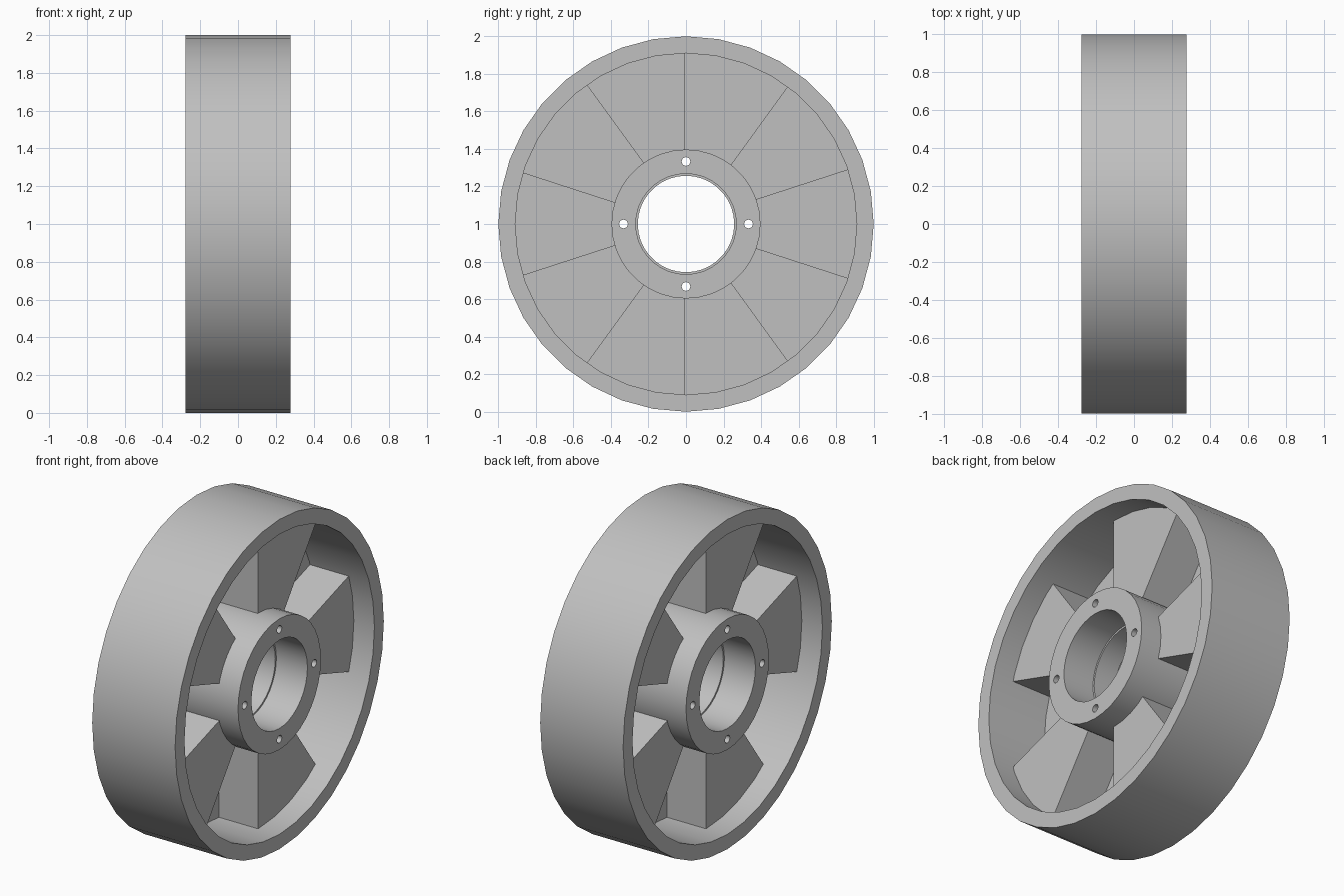
import bpy, bmesh
from math import sin, cos, pi, asin, radians
from mathutils import Matrix

if "Cube" in bpy.data.objects:
    bpy.data.objects.remove(bpy.data.objects["Cube"], do_unlink=True)

HALF = 0.278           # half width of wheel
CENTRE_Z = 1.0
WEB_X, SHEET = 0.14, 0.02   # corrugated web reach and thickness

metal = bpy.data.materials.new("light grey metal")
metal.use_nodes = True
colour = (0.53, 0.53, 0.53, 1)
metal.diffuse_color = colour
metal.node_tree.nodes["Principled BSDF"].inputs["Base Color"].default_value = colour


def point(x, r, a):
    return (x, r * cos(a), CENTRE_Z + r * sin(a))


def make_object(name, bm):
    bmesh.ops.recalc_face_normals(bm, faces=bm.faces)
    mesh = bpy.data.meshes.new(name)
    bm.to_mesh(mesh)
    bm.free()
    mesh.materials.append(metal)
    obj = bpy.data.objects.new(name, mesh)
    bpy.context.collection.objects.link(obj)
    return obj


def activate(obj):
    bpy.ops.object.select_all(action='DESELECT')
    obj.select_set(True)
    bpy.context.view_layer.objects.active = obj


def smooth(obj):
    activate(obj)
    bpy.ops.object.shade_smooth_by_angle(angle=radians(30))


def skin(rings):
    """Close a loop of cross-sections into a solid ring."""
    bm = bmesh.new()
    verts = [[bm.verts.new(p) for p in ring] for ring in rings]
    n = len(verts[0])
    for i, ring in enumerate(verts):
        nxt = verts[(i + 1) % len(verts)]
        for j in range(n):
            k = (j + 1) % n
            bm.faces.new((ring[j], ring[k], nxt[k], nxt[j]))
    return bm


def lathe(name, profile, sides):
    angles = [2 * pi * i / sides for i in range(sides)]
    return make_object(name, skin([[point(x, r, a) for x, r in profile] for a in angles]))


# Outer rim
rim = lathe("outer_rim", [(-HALF, 1), (HALF, 1), (HALF, 0.91), (-HALF, 0.91)], 36)
smooth(rim)

# Hub with a stepped bore
OUT, BORE, LIP, STEP = 0.397, 0.268, 0.257, 0.07
hub = lathe("hub", [(-HALF, OUT), (HALF, OUT), (HALF, BORE), (STEP, BORE),
                    (STEP, LIP), (-STEP, LIP), (-STEP, BORE), (-HALF, BORE)], 36)

# Bolt holes through the hub
bm = bmesh.new()
for i in range(4):
    a = i * pi / 2
    place = Matrix.Translation(point(0, 0.333, a)) @ Matrix.Rotation(pi / 2, 4, 'Y')
    bmesh.ops.create_cone(bm, cap_ends=True, segments=16, radius1=0.023,
                          radius2=0.023, depth=1, matrix=place)
cutter = make_object("bolt_hole_cutter", bm)
cutter.hide_render = True
cut = hub.modifiers.new("bolt_holes", 'BOOLEAN')
cut.operation, cut.solver, cut.object = 'DIFFERENCE', 'EXACT', cutter
activate(hub)
bpy.ops.object.modifier_apply(modifier=cut.name)
bpy.data.objects.remove(cutter, do_unlink=True)
smooth(hub)

# Corrugated web: ten sectors alternating between the two sides
INNER, OUTER, SECTORS, STEPS = 0.37, 0.95, 10, 6
pitch = 2 * pi / SECTORS


def sheet_side(front):
    """Columns of (inner, outer) points over one side of the sheet."""
    columns = []
    for s in range(SECTORS):
        raised = s % 2 == 0
        level = WEB_X if raised else -WEB_X
        if raised != front:
            level += -SHEET if raised else SHEET
        grow = 1 if raised == front else -1
        start = -pitch / 2 + s * pitch
        for i in range(STEPS + 1):
            t = i / STEPS
            edge = -1 if i == 0 else 1 if i == STEPS else 0
            columns.append([point(level, r, start + t * pitch
                                  + edge * grow * asin(SHEET / 2 / r))
                            for r in (INNER, OUTER)])
    return columns


sections = [f + b[::-1] for f, b in zip(sheet_side(True), sheet_side(False))]
web = make_object("corrugated_web", skin(sections))
smooth(web)
